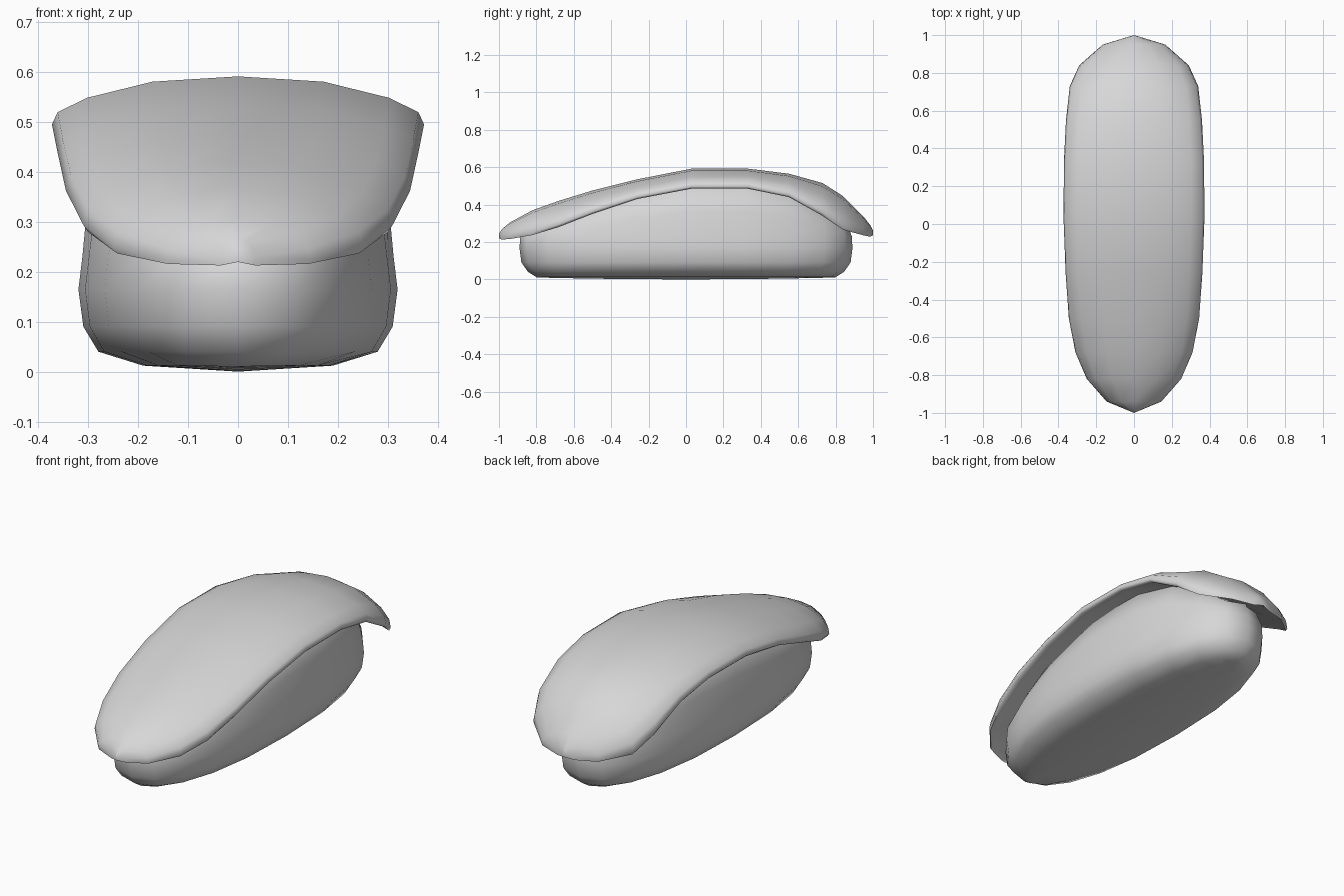
import bpy, bmesh, math

cube = bpy.data.objects.get("Cube")
if cube:
    bpy.data.objects.remove(cube, do_unlink=True)

grey = bpy.data.materials.new("plain_grey")
grey.use_nodes = True
grey.diffuse_color = (0.68, 0.68, 0.68, 1)
grey.node_tree.nodes["Principled BSDF"].inputs["Base Color"].default_value = (0.68, 0.68, 0.68, 1)

# Slice stations from front to back: y, half width, crown height, rim height
STATIONS = [
    (-1.0, 0, 0.242, 0.22), (-0.985, 0.036, 0.268, 0.213), (-0.94, 0.145, 0.305, 0.216),
    (-0.82, 0.25, 0.37, 0.237), (-0.68, 0.31, 0.42, 0.28), (-0.5, 0.345, 0.475, 0.35),
    (-0.26, 0.362, 0.535, 0.43), (0.03, 0.373, 0.592, 0.485), (0.33, 0.371, 0.592, 0.485),
    (0.55, 0.36, 0.565, 0.44), (0.73, 0.34, 0.515, 0.34), (0.84, 0.29, 0.445, 0.265),
    (0.95, 0.165, 0.335, 0.235), (0.985, 0.05, 0.29, 0.228), (1.0, 0, 0.262, 0.236),
]
# Half cross-section from crown to underside: share of width, share of thickness
SECTION = [(0, 1), (0.46, 0.9), (0.81, 0.6), (0.97, 0.33), (1, 0.1),
           (0.97, 0), (0.88, 0.04), (0.7, 0.17), (0, 0.35)]


def rim_height(y):
    for a, b in zip(STATIONS, STATIONS[1:]):
        if y <= b[0]:
            return a[3] + (b[3] - a[3]) * (y - a[0]) / (b[0] - a[0])
    return STATIONS[-1][3]


def loft(name, loops):
    """Skin closed loops of equal length into one smooth object."""
    bm = bmesh.new()
    rings = [[bm.verts.new(p) for p in loop] for loop in loops]
    for a, b in zip(rings, rings[1:]):
        for i in range(len(a)):
            j = (i + 1) % len(a)
            bm.faces.new((a[i], a[j], b[j], b[i]))
    bmesh.ops.remove_doubles(bm, verts=bm.verts, dist=0.0005)
    bmesh.ops.recalc_face_normals(bm, faces=bm.faces)
    mesh = bpy.data.meshes.new(name)
    bm.to_mesh(mesh)
    bm.free()
    mesh.materials.append(grey)
    obj = bpy.data.objects.new(name, mesh)
    bpy.context.collection.objects.link(obj)
    bpy.ops.object.select_all(action="DESELECT")
    obj.select_set(True)
    bpy.context.view_layer.objects.active = obj
    bpy.ops.object.shade_smooth_by_angle(angle=math.radians(75))
    return obj


# Draped slice on top
section = SECTION + [(-u, f) for u, f in SECTION[-2:0:-1]]
loft("fish_slice", [[(u * w, y, low + f * (top - low)) for u, f in section]
                    for y, w, top, low in STATIONS])


# Rounded rice block below
def outline(half_x, half_y, height, sides=20):
    loop = []
    for i in range(sides):
        a = math.tau * i / sides
        c, s = math.cos(a), math.sin(a)
        x = half_x * math.copysign(abs(c) ** 0.85, c) if abs(c) > 1e-6 else 0
        y = half_y * math.copysign(abs(s) ** 0.85, s) if abs(s) > 1e-6 else 0
        loop.append((x, y, height(y)))
    return loop


LEVELS = [(0.19, 0.8, 0.012), (0.28, 0.845, 0.04), (0.31, 0.88, 0.09),
          (0.32, 0.89, 0.165), (0.312, 0.887, 0.23)]
loops = [outline(0, 0.8, lambda y: 0.016 * y * y)]
loops += [outline(x, y, lambda _, z=z: z) for x, y, z in LEVELS]
loops.append(outline(0.3, 0.88, lambda y: 0.12 + 0.5 * rim_height(y)))
loops.append(outline(0.255, 0.87, lambda y: rim_height(y) + 0.03))
loops.append(outline(0, 0.87, lambda y: rim_height(y) + 0.045))
loft("rice_block", loops)
